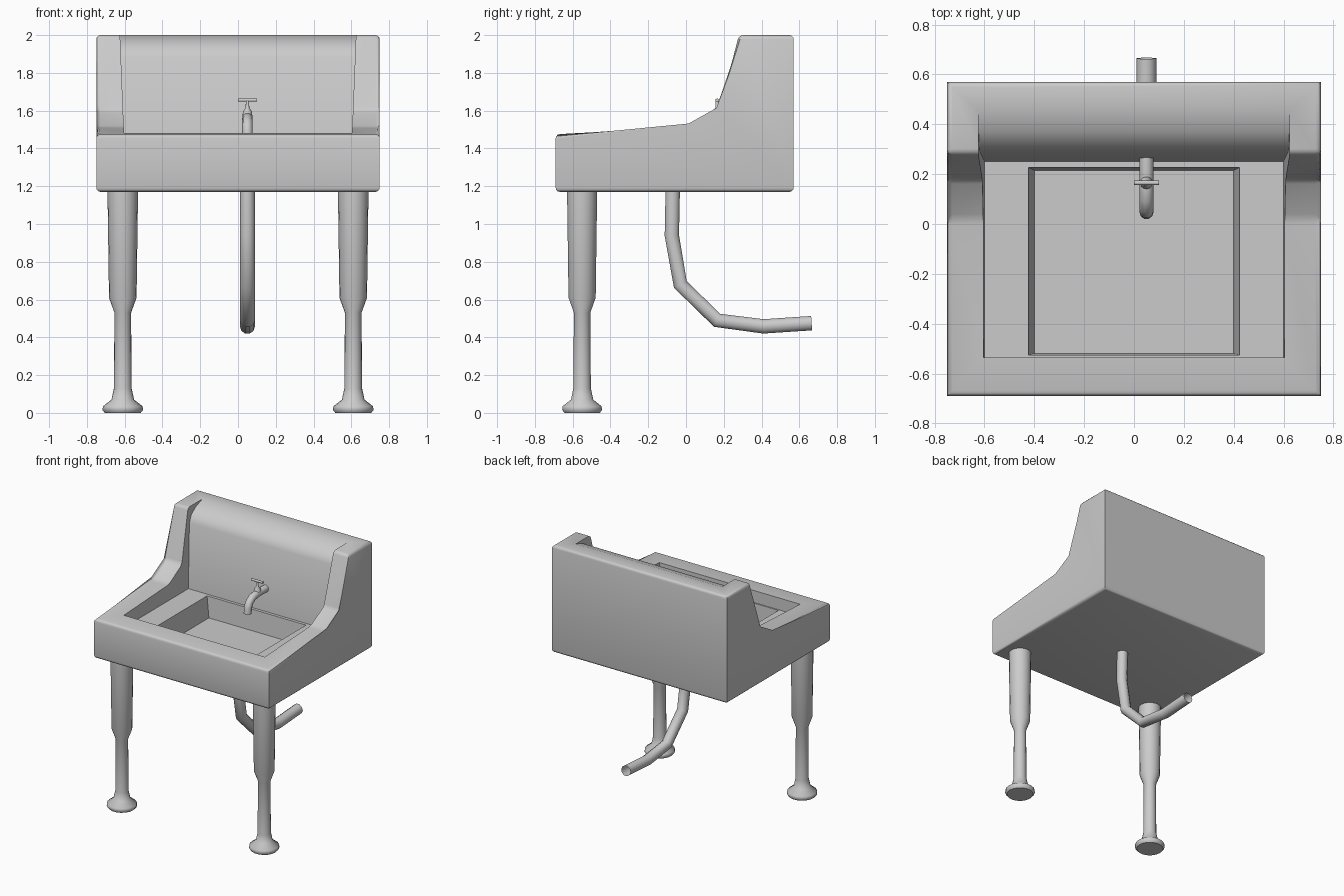
import bpy, bmesh, math
from mathutils import Vector

if "Cube" in bpy.data.objects:
    bpy.data.objects.remove(bpy.data.objects["Cube"])


def finish(name, bm, angle=35):
    bmesh.ops.recalc_face_normals(bm, faces=bm.faces)
    me = bpy.data.meshes.new(name)
    bm.to_mesh(me)
    bm.free()
    ob = bpy.data.objects.new(name, me)
    bpy.context.collection.objects.link(ob)
    smooth(ob, angle)
    return ob


def smooth(ob, angle=35):
    bpy.ops.object.select_all(action='DESELECT')
    ob.select_set(True)
    bpy.context.view_layer.objects.active = ob
    bpy.ops.object.shade_smooth_by_angle(angle=math.radians(angle))


def extrude_x(profile, half_width):
    """Close a (y, z) profile between -x and +x; half_width is a function of z."""
    bm = bmesh.new()
    left = [bm.verts.new((-half_width(z), y, z)) for y, z in profile]
    right = [bm.verts.new((half_width(z), y, z)) for y, z in profile]
    bm.faces.new(left)
    bm.faces.new(right[::-1])
    n = len(profile)
    for i in range(n):
        j = (i + 1) % n
        bm.faces.new((left[i], right[i], right[j], left[j]))
    return bm


def lathe(name, profile, centre, segments=18):
    bm = bmesh.new()
    rings = []
    for r, z in profile:
        rings.append([bm.verts.new((centre[0] + r * math.cos(2 * math.pi * k / segments),
                                    centre[1] + r * math.sin(2 * math.pi * k / segments), z))
                      for k in range(segments)])
    for a, b in zip(rings, rings[1:]):
        for k in range(segments):
            m = (k + 1) % segments
            bm.faces.new((a[k], a[m], b[m], b[k]))
    bm.faces.new(rings[0])
    bm.faces.new(rings[-1])
    return finish(name, bm, 50)


def tube(name, points, radius, spline='POLY', caps=False):
    cu = bpy.data.curves.new(name, 'CURVE')
    cu.dimensions = '3D'
    cu.bevel_depth = radius
    cu.bevel_resolution = 3
    cu.use_fill_caps = caps
    sp = cu.splines.new('POLY')
    sp.points.add(len(points) - 1)
    for p, co in zip(sp.points, points):
        p.co = (*co, 1)
    sp.use_smooth = True
    ob = bpy.data.objects.new(name, cu)
    bpy.context.collection.objects.link(ob)
    return ob


def cut(target, cutter):
    mod = target.modifiers.new(cutter.name, 'BOOLEAN')
    mod.operation = 'DIFFERENCE'
    mod.solver = 'EXACT'
    mod.object = cutter
    bpy.context.view_layer.objects.active = target
    bpy.ops.object.modifier_apply(modifier=mod.name)
    bpy.data.objects.remove(cutter)


# Sink body: side profile with rounded top and bottom edges
bm = extrude_x([(-0.69, 1.17), (-0.69, 1.475), (0.02, 1.51), (0.18, 1.60),
                (0.28, 2.0), (0.57, 2.0), (0.57, 1.17)], lambda z: 0.75)
edges = []
for e in bm.edges:
    d = (e.verts[0].co - e.verts[1].co).normalized()
    if abs(d.z) < 0.99:
        edges.append(e)
bmesh.ops.bevel(bm, geom=edges, offset=0.022, segments=3, profile=0.5, affect='EDGES')
body = finish("sink_body", bm)

# Upper recess: side ledges, sloping back wall and rolled top
recess = finish("recess_cutter", extrude_x(
    [(-0.535, 1.39), (0.25, 1.39), (0.29, 1.88), (0.315, 1.93), (0.37, 1.97),
     (0.47, 2.005), (0.47, 2.2), (-0.535, 2.2)], lambda z: 0.60 + (z - 1.39) * 0.04))
cut(body, recess)

# Deep basin between the ledges
basin = finish("basin_cutter", extrude_x(
    [(-0.52, 1.23), (0.215, 1.23), (0.227, 1.39), (0.23, 1.43), (-0.528, 1.43)],
    lambda z: 0.40 + (z - 1.23) * 0.15))
cut(body, basin)
smooth(body)

# Front legs with stepped shaft and flared foot
leg = [(0.095, 0.005), (0.107, 0.015), (0.105, 0.035), (0.06, 0.07), (0.047, 0.13),
       (0.044, 0.53), (0.073, 0.61), (0.081, 1.18)]
leg[0] = (0.095, 0.0)
for side, x in (("left", -0.61), ("right", 0.61)):
    lathe("front_leg_" + side, leg, (x, -0.55))

# Drain pipe, open at the end
tube("drain_pipe", [(0.05, y, z) for y, z in
     [(-0.07, 1.19), (-0.075, 0.94), (-0.03, 0.68), (0.165, 0.49), (0.41, 0.458), (0.665, 0.475)]], 0.04)

# Tap spout, valve stem and handle bar
tube("tap_spout", [(0.05, y, z) for y, z in
     [(0.275, 1.56), (0.15, 1.56), (0.10, 1.55), (0.065, 1.525), (0.05, 1.49), (0.047, 1.45)]], 0.028, caps=True)
lathe("tap_stem", [(0.026, 1.57), (0.024, 1.595), (0.01, 1.615), (0.008, 1.655)], (0.05, 0.165), 12)
tube("tap_handle", [(0.0, 0.165, 1.656), (0.10, 0.165, 1.656)], 0.009, caps=True)
